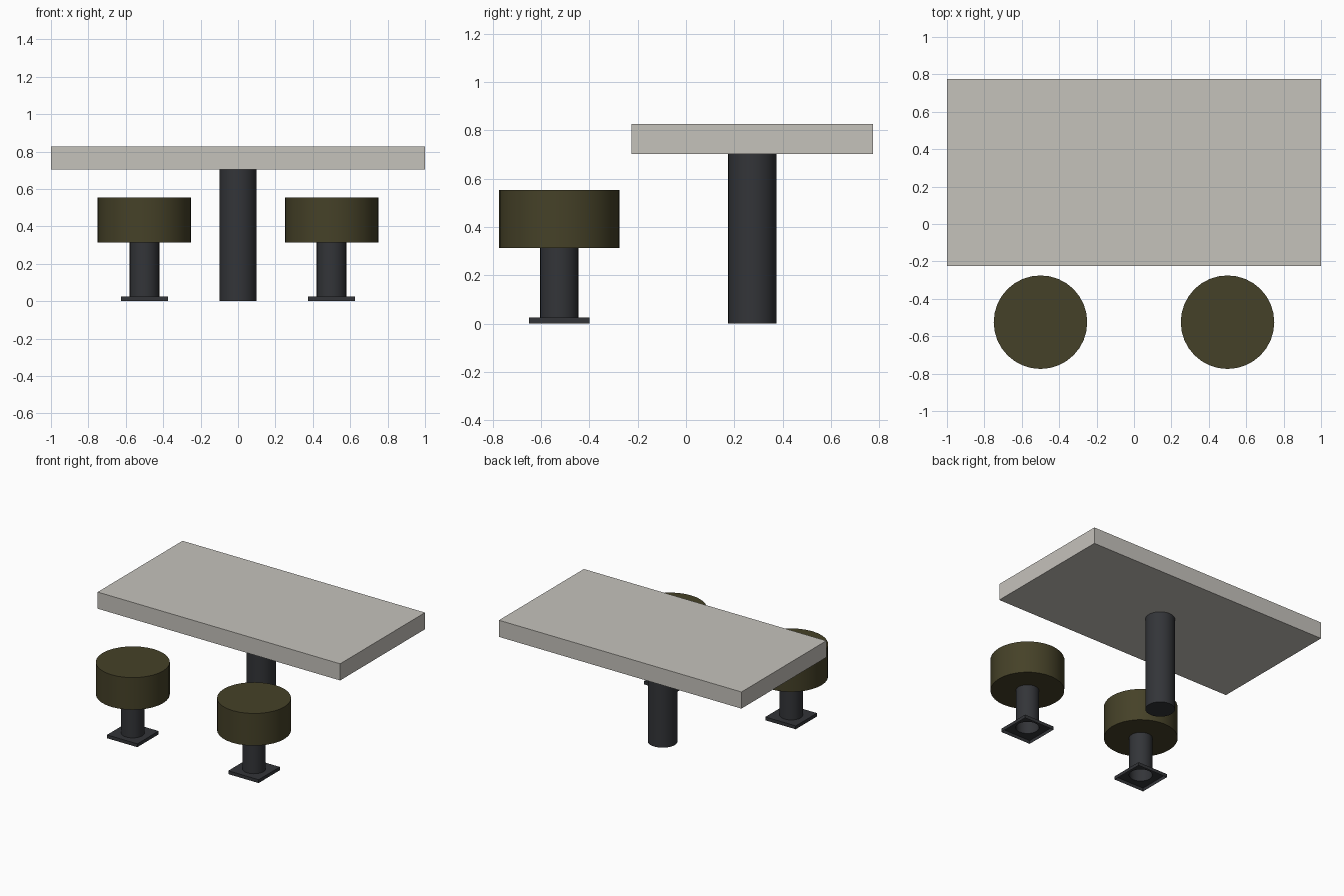
import bpy, bmesh, math
from mathutils import Matrix

if "Cube" in bpy.data.objects:
    bpy.data.objects.remove(bpy.data.objects["Cube"])


def material(name, rgb):
    m = bpy.data.materials.new(name)
    m.diffuse_color = (*rgb, 1)
    m.use_nodes = True
    m.node_tree.nodes["Principled BSDF"].inputs["Base Color"].default_value = m.diffuse_color
    return m


STONE = material("pale_stone", (0.56, 0.54, 0.50))
METAL = material("dark_metal", (0.033, 0.035, 0.040))
OLIVE = material("olive_fabric", (0.060, 0.053, 0.021))


def finish(name, bm, mat, loc, smooth=False):
    bmesh.ops.recalc_face_normals(bm, faces=bm.faces)
    me = bpy.data.meshes.new(name)
    bm.to_mesh(me)
    bm.free()
    me.materials.append(mat)
    ob = bpy.data.objects.new(name, me)
    ob.location = loc
    bpy.context.collection.objects.link(ob)
    if smooth:
        bpy.ops.object.select_all(action='DESELECT')
        ob.select_set(True)
        bpy.context.view_layer.objects.active = ob
        bpy.ops.object.shade_smooth_by_angle(angle=math.radians(35))
    return ob


def cylinder(name, r, z0, z1, x, y, mat):
    bm = bmesh.new()
    bmesh.ops.create_cone(bm, cap_ends=True, segments=32, radius1=r, radius2=r, depth=z1 - z0)
    return finish(name, bm, mat, (x, y, (z0 + z1) / 2), True)


def stool_base(name, x, y):
    """Open-bottomed square plate flowing into a hollow stem."""
    bm = bmesh.new()
    n, r, h = 32, 0.079, 0.125

    def ring(kind, z):
        out = []
        for i in range(n):
            a = 2 * math.pi * i / n
            c, s = math.cos(a), math.sin(a)
            k = r if kind == "round" else h / max(abs(c), abs(s))
            out.append(bm.verts.new((c * k, s * k, z)))
        return out

    rings = [ring("square", 0), ring("square", 0.025),
             ring("round", 0.025), ring("round", 0.314)]
    for a, b in zip(rings, rings[1:]):
        for i in range(n):
            j = (i + 1) % n
            bm.faces.new((a[i], a[j], b[j], b[i]))
    return finish(name, bm, METAL, (x, y, 0), True)


# Table top
bm = bmesh.new()
bmesh.ops.create_cube(bm, size=1, matrix=Matrix.Diagonal((2, 1, 0.124, 1)))
finish("table_top", bm, STONE, (0, 0.275, 0.765))

# Table post
cylinder("table_post", 0.1, 0, 0.703, 0, 0.275, METAL)

# Two stools
for side, x in (("left", -0.5), ("right", 0.5)):
    cylinder(side + "_stool_seat", 0.25, 0.314, 0.554, x, -0.525, OLIVE)
    stool_base(side + "_stool_base", x, -0.525)
